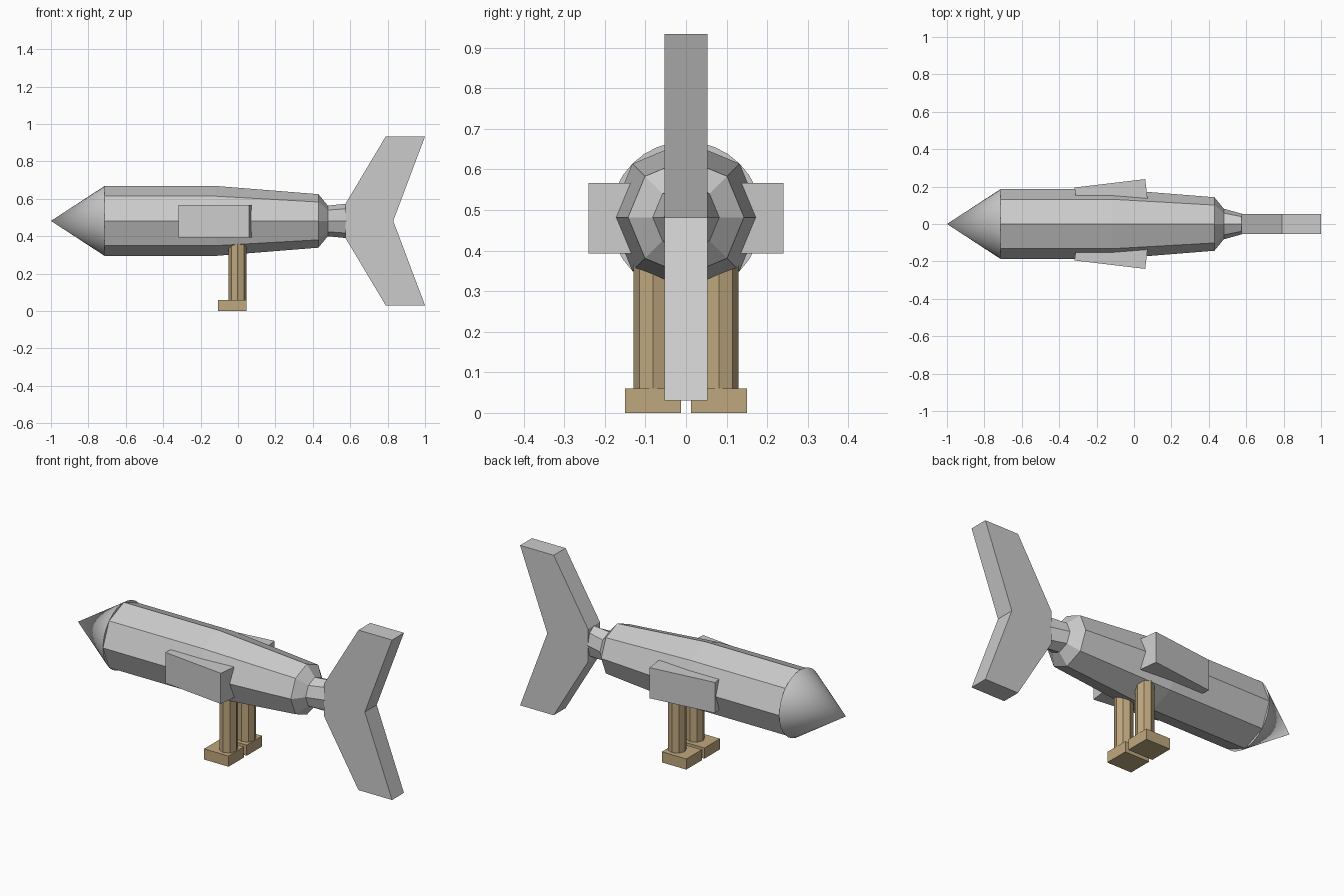
import bpy, bmesh, math
from mathutils import Matrix

if "Cube" in bpy.data.objects:
    bpy.data.objects.remove(bpy.data.objects["Cube"])

CZ = 0.482  # height of the body axis

tan = bpy.data.materials.new("tan")
tan.diffuse_color = (0.52, 0.39, 0.21, 1)
tan.use_nodes = True
tan.node_tree.nodes["Principled BSDF"].inputs["Base Color"].default_value = tan.diffuse_color


def finish(name, bm, mat=None):
    bmesh.ops.recalc_face_normals(bm, faces=bm.faces)
    me = bpy.data.meshes.new(name)
    bm.to_mesh(me)
    bm.free()
    ob = bpy.data.objects.new(name, me)
    bpy.context.collection.objects.link(ob)
    if mat:
        me.materials.append(mat)
    return ob


def loft(name, rings, sides=8):
    """Skin elliptical rings (x, y radius, z radius) along the x axis."""
    bm = bmesh.new()
    loops = []
    for x, ry, rz in rings:
        loops.append([bm.verts.new((x, ry * math.cos(2 * math.pi * i / sides),
                                    CZ + rz * math.sin(2 * math.pi * i / sides)))
                      for i in range(sides)])
    for a, b in zip(loops, loops[1:]):
        for i in range(sides):
            j = (i + 1) % sides
            bm.faces.new((a[i], a[j], b[j], b[i]))
    bm.faces.new(loops[0])
    bm.faces.new(loops[-1])
    return finish(name, bm)


def prism(name, outline, direction, mat=None):
    """Extrude a flat outline along a direction."""
    bm = bmesh.new()
    face = bm.faces.new([bm.verts.new(p) for p in outline])
    ext = bmesh.ops.extrude_face_region(bm, geom=[face])["geom"]
    bmesh.ops.translate(bm, vec=direction,
                        verts=[v for v in ext if isinstance(v, bmesh.types.BMVert)])
    return finish(name, bm, mat)


# Octagonal body with chamfered ends and a narrow tail stem
loft("body", [(-0.77, 0.148, 0.148), (-0.713, 0.187, 0.187), (-0.12, 0.187, 0.187),
              (0.43, 0.143, 0.143), (0.48, 0.082, 0.082), (0.58, 0.054, 0.092)])

# Round pointed nose
bm = bmesh.new()
bmesh.ops.create_cone(bm, cap_ends=True, segments=32, radius1=0.187, radius2=0, depth=0.287,
                      matrix=Matrix.Translation((-0.8565, 0, CZ)) @ Matrix.Rotation(-math.pi / 2, 4, 'Y'))
nose = finish("nose", bm)
bpy.context.view_layer.objects.active = nose
nose.select_set(True)
bpy.ops.object.shade_smooth_by_angle(angle=math.radians(30))

# Swept tail fin
half = [(0.83, 0), (1.0, 0.452), (0.79, 0.452), (0.575, 0.092)]
outline = half + [(x, -z) for x, z in reversed(half[1:])]
prism("tail_fin", [(x, -0.053, CZ + z) for x, z in outline], (0, 0.106, 0))

for side, s in (("left", 1), ("right", -1)):
    # Side fin, angled outwards towards the tail
    prism("side_fin_" + side,
          [(-0.318, s * 0.195, 0.393), (0.06, s * 0.24, 0.393),
           (0.073, s * 0.13, 0.393), (-0.305, s * 0.085, 0.393)], (0, 0, 0.173))
    # Octagonal leg
    prism("leg_" + side,
          [(-0.002 + 0.048 * math.cos(k * math.pi / 4),
            s * 0.081 + 0.048 * math.sin(k * math.pi / 4), 0.05) for k in range(8)],
          (0, 0, 0.33), tan)
    # Block foot
    prism("foot_" + side,
          [(-0.107, s * 0.012, 0), (0.046, s * 0.012, 0),
           (0.046, s * 0.15, 0), (-0.107, s * 0.15, 0)], (0, 0, 0.06), tan)
